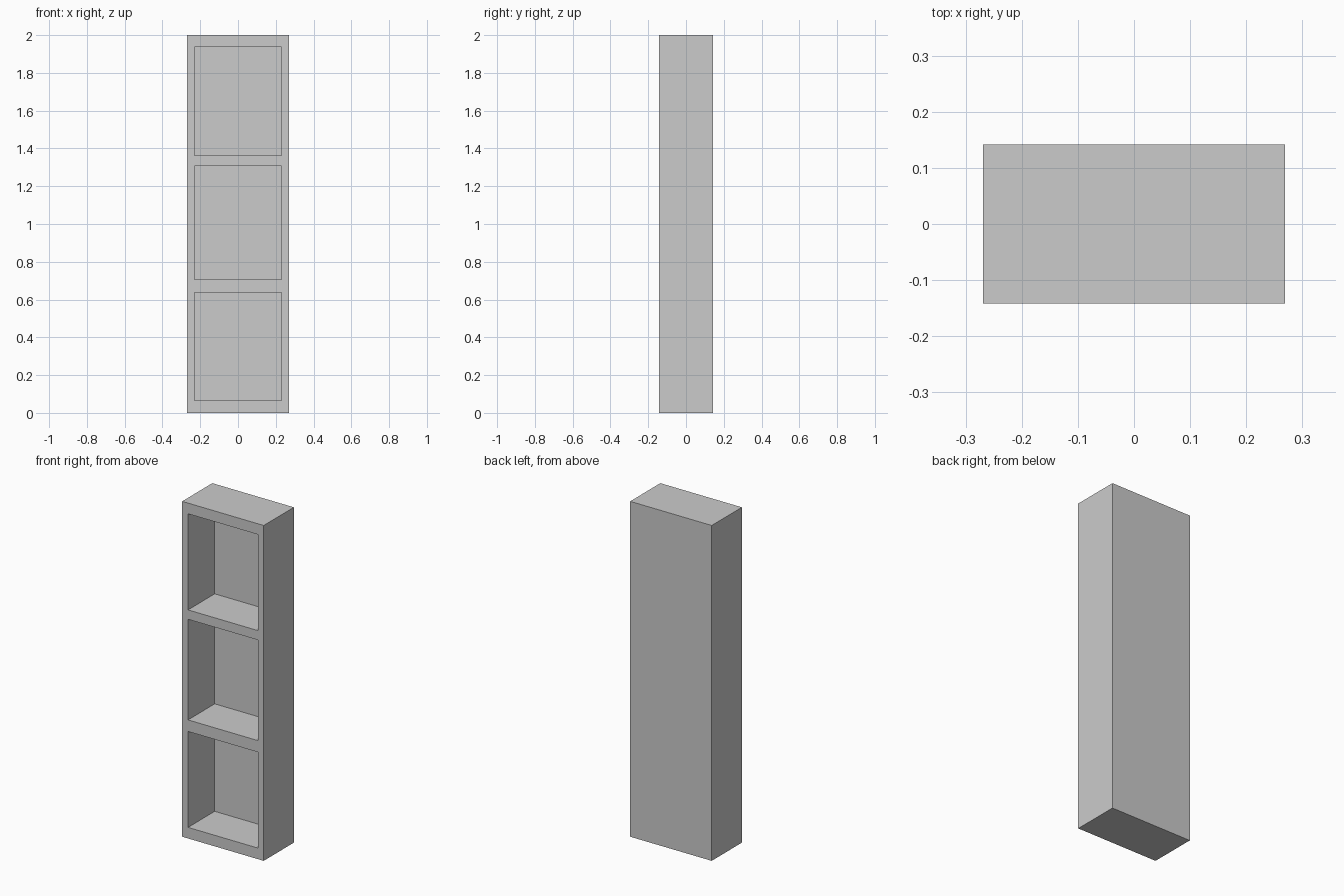
import bpy

if "Cube" in bpy.data.objects:
    bpy.data.objects.remove(bpy.data.objects["Cube"])

W, D, H = 0.538, 0.284, 2.0          # outer size
OPEN_W = 0.46                        # width of every compartment
BACK_Y = 0.109                       # inner face of the back panel
BAYS = [(0.066, 0.638), (0.707, 1.307), (1.363, 1.936)]  # compartment z ranges


def box(name, lo, hi):
    """Axis-aligned box between two corners."""
    bpy.ops.mesh.primitive_cube_add(size=1, location=[(a + b) / 2 for a, b in zip(lo, hi)])
    ob = bpy.context.object
    ob.name = name
    ob.scale = [b - a for a, b in zip(lo, hi)]
    bpy.ops.object.transform_apply(location=True, rotation=False, scale=True)
    return ob


# Solid bookcase body
bookcase = box("bookcase", (-W / 2, -D / 2, 0), (W / 2, D / 2, H))

# Hollow out the three open compartments from the front
for i, (z0, z1) in enumerate(BAYS):
    cutter = box(f"compartment_cutter_{i}", (-OPEN_W / 2, -D, z0), (OPEN_W / 2, BACK_Y, z1))
    cutter.hide_render = True
    mod = bookcase.modifiers.new("compartment", 'BOOLEAN')
    mod.operation = 'DIFFERENCE'
    mod.solver = 'EXACT'
    mod.object = cutter
    bpy.context.view_layer.objects.active = bookcase
    bpy.ops.object.modifier_apply(modifier=mod.name)
    bpy.data.objects.remove(cutter, do_unlink=True)
